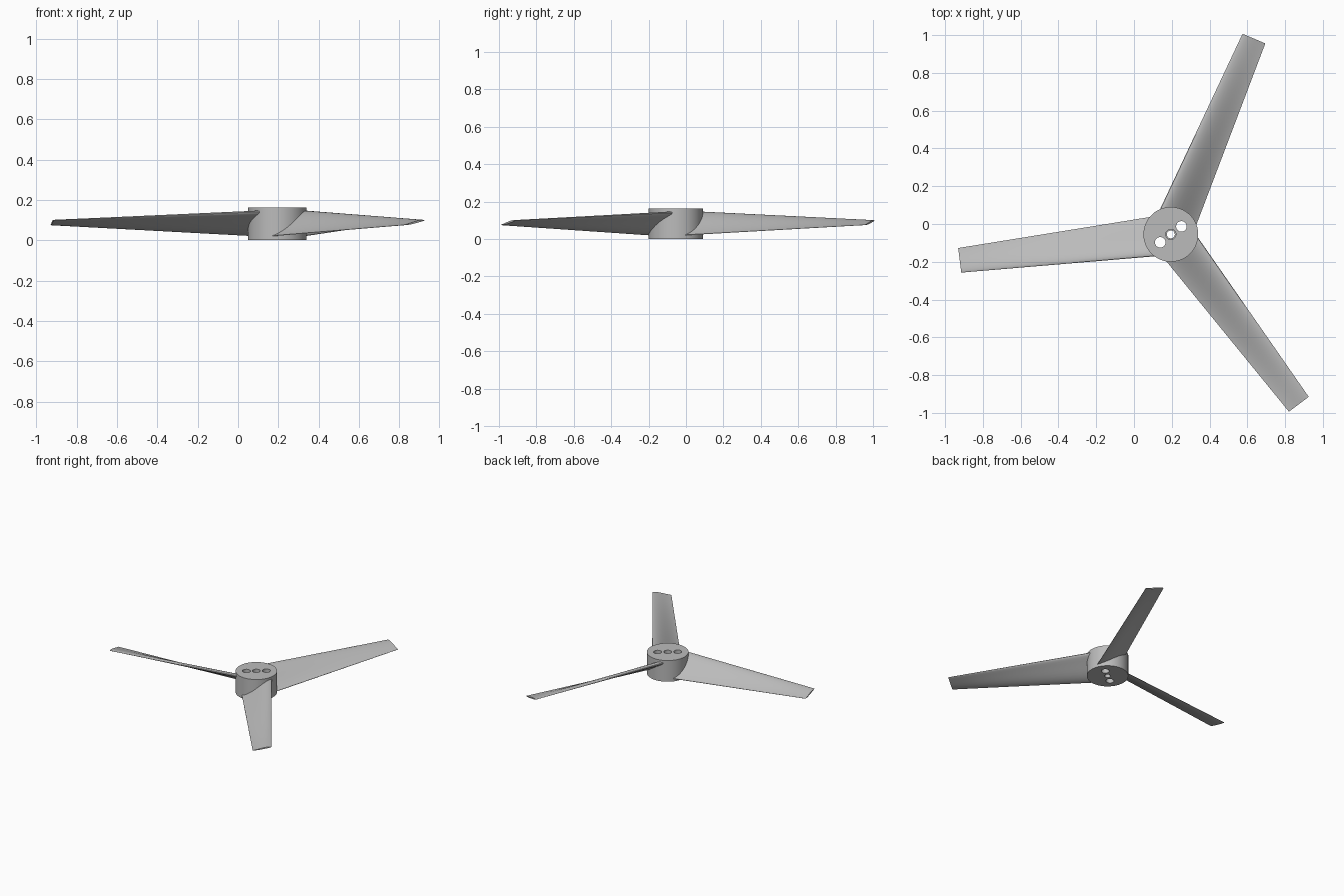
import bpy, bmesh, math
from mathutils import Matrix, Vector

cube = bpy.data.objects.get("Cube")
if cube:
    bpy.data.objects.remove(cube, do_unlink=True)

HUB = Vector((0.195, -0.055, 0))
HEIGHT = 0.163

grey = bpy.data.materials.new("plain grey")
grey.use_nodes = True
grey.diffuse_color = (0.5, 0.5, 0.5, 1)
grey.node_tree.nodes["Principled BSDF"].inputs["Base Color"].default_value = (0.5, 0.5, 0.5, 1)


def cylinder(name, radius, x, y, low, high, sides=48):
    bpy.ops.mesh.primitive_cylinder_add(
        vertices=sides, radius=radius, depth=high - low,
        location=HUB + Vector((x, y, (low + high) / 2)))
    obj = bpy.context.object
    obj.name = name
    return obj


def smooth(obj, angle):
    bpy.ops.object.select_all(action='DESELECT')
    obj.select_set(True)
    bpy.context.view_layer.objects.active = obj
    bpy.ops.object.shade_smooth_by_angle(angle=math.radians(angle))


def lerp(a, b, t):
    return a + (b - a) * t


# Hub with a stepped shaft hole and two bolt holes
hub = cylinder("hub", 0.145, 0, 0, 0, HEIGHT, 96)
hub.data.materials.append(grey)
cutters = [
    cylinder("shaft_hole", 0.021, 0, 0, -0.1, 0.3),
    cylinder("shaft_recess", 0.027, 0, 0, 0.1, 0.3),
    cylinder("bolt_hole_left", 0.028, 0.056, 0.042, -0.1, 0.3),
    cylinder("bolt_hole_right", 0.028, -0.056, -0.042, -0.1, 0.3),
]
for cutter in cutters:
    cutter.hide_render = True
    bpy.context.view_layer.objects.active = hub
    mod = hub.modifiers.new(cutter.name, 'BOOLEAN')
    mod.operation = 'DIFFERENCE'
    mod.solver = 'EXACT'
    mod.object = cutter
    bpy.ops.object.modifier_apply(modifier=mod.name)
    bpy.data.objects.remove(cutter, do_unlink=True)
smooth(hub, 30)


def blade_section(t):
    """Closed aerofoil outline, twisted and tapered from root (0) to tip (1)."""
    x = lerp(0.092, 1.126, t)
    half_chord = lerp(0.105, 0.0655, t)
    rise = lerp(0.060, 0.012, t)
    middle = lerp(0.081, 0.087, t)
    thick = lerp(0.018, 0.005, t)
    steps = 14
    top, bottom = [], []
    for i in range(steps + 1):
        s = (1 - math.cos(math.pi * i / steps)) / 2   # 0 leading, 1 trailing
        v = 1 - 2 * s
        mean = middle + rise * (0.5 * v + 0.5 * math.sin(v * math.pi / 2))
        half = thick * (2.6 * math.sqrt(s) * (1 - s) + 0.08 * s)
        top.append((x, v * half_chord, mean + half))
        bottom.append((x, v * half_chord, mean - half))
    return top + bottom[:0:-1]


# Three lofted blades around the hub
bm = bmesh.new()
spans = 10
rings = [[bm.verts.new(p) for p in blade_section(k / spans)] for k in range(spans + 1)]
for a, b in zip(rings, rings[1:]):
    for i in range(len(a)):
        j = (i + 1) % len(a)
        bm.faces.new((a[i], a[j], b[j], b[i]))
bm.faces.new(rings[0])
bm.faces.new(rings[-1])
bmesh.ops.recalc_face_normals(bm, faces=bm.faces)
mesh = bpy.data.meshes.new("blade")
bm.to_mesh(mesh)
bm.free()
mesh.materials.append(grey)

for name, degrees in (("back_blade", 67), ("right_blade", 187), ("front_blade", 307)):
    blade = bpy.data.objects.new(name, mesh.copy())
    bpy.context.collection.objects.link(blade)
    blade.matrix_world = Matrix.Translation(HUB) @ Matrix.Rotation(math.radians(degrees), 4, 'Z')
    smooth(blade, 40)
